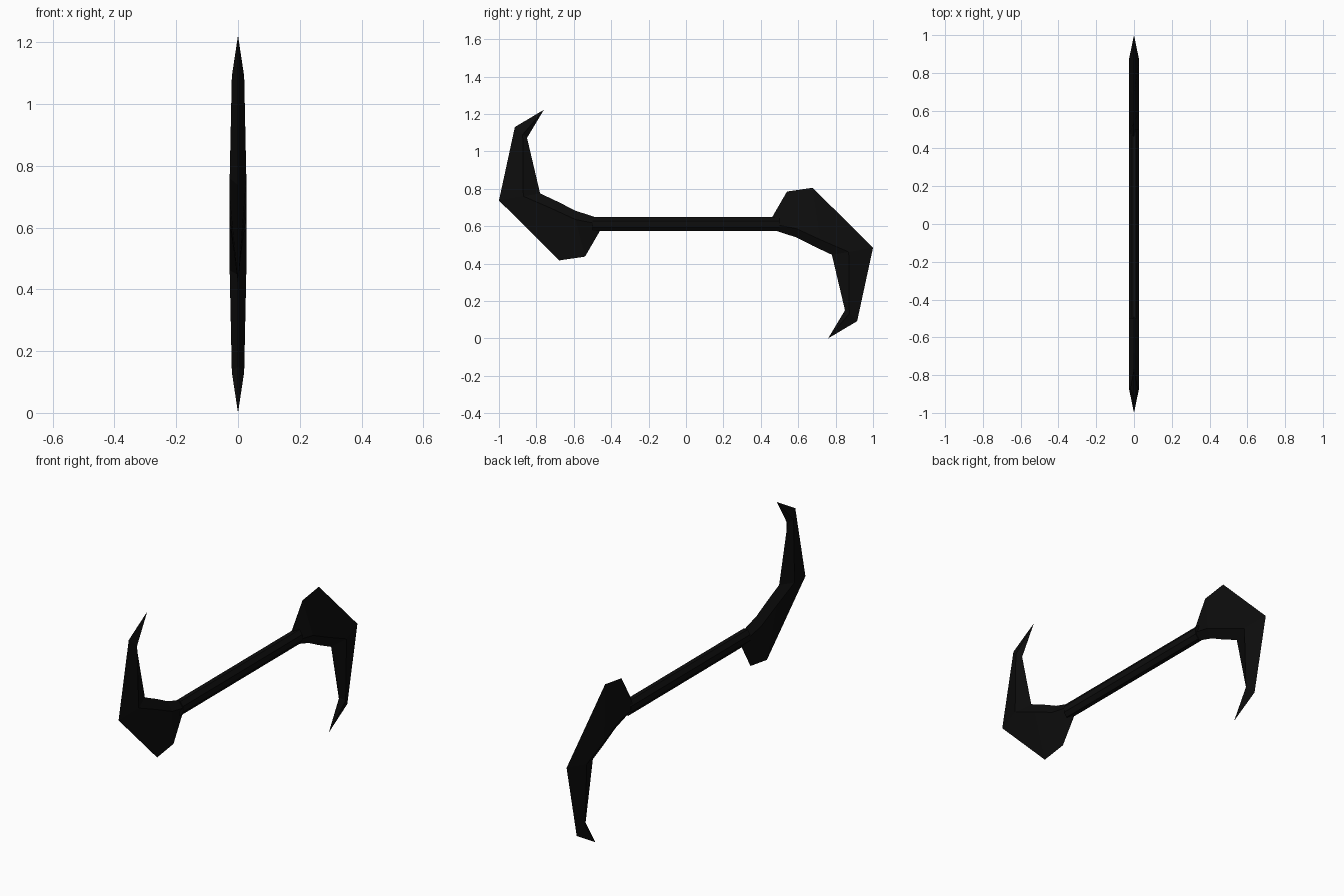
import bpy, bmesh
from math import pi, cos, sin

cube = bpy.data.objects.get("Cube")
if cube:
    bpy.data.objects.remove(cube, do_unlink=True)

MID = 0.611       # height of the grip axis
HALF = 0.027      # half thickness

black = bpy.data.materials.new("matte_black")
black.use_nodes = True
colour = (0.004, 0.004, 0.004, 1)
black.diffuse_color = colour
black.node_tree.nodes["Principled BSDF"].inputs["Base Color"].default_value = colour


def finish(name, bm):
    bmesh.ops.recalc_face_normals(bm, faces=bm.faces)
    mesh = bpy.data.meshes.new(name)
    bm.to_mesh(mesh)
    bm.free()
    mesh.materials.append(black)
    obj = bpy.data.objects.new(name, mesh)
    bpy.context.collection.objects.link(obj)
    return obj


def loft(bm, rings):
    for a, b in zip(rings, rings[1:]):
        n = len(a)
        for i in range(n):
            j = (i + 1) % n
            bm.faces.new((a[i], a[j], b[j], b[i]))


# Blade stations: outer edge, raised ridge, inner edge (y, z), ridge half thickness
STATIONS = [
    ((-0.46, 0.575), (-0.47, 0.612), (-0.49, 0.65), HALF),
    ((-0.54, 0.437), (-0.59, 0.635), (-0.59, 0.682), HALF),
    ((-0.677, 0.417), (-0.72, 0.695), (-0.68, 0.728), HALF),
    ((-1.0, 0.737), (-0.87, 0.76), (-0.78, 0.775), HALF),
    ((-0.915, 1.13), (-0.873, 1.09), (-0.85, 1.072), 0.02),
]
TIP = (-0.76, 1.222)


def blade(name, turn):
    """Diamond-section hooked blade; turn = -1 gives the half-turned copy."""
    bm = bmesh.new()

    def vert(x, p):
        return bm.verts.new((x, turn * p[0], MID + turn * (p[1] - MID)))

    rings = [[vert(0, o), vert(w, r), vert(0, i), vert(-w, r)]
             for o, r, i, w in STATIONS]
    loft(bm, rings)
    bm.faces.new(rings[0])
    tip = vert(0, TIP)
    last = rings[-1]
    for i in range(4):
        bm.faces.new((last[i], last[(i + 1) % 4], tip))
    return finish(name, bm)


blade("front_blade", 1)
blade("back_blade", -1)

# Eight-sided grip
bm = bmesh.new()
flat = cos(pi / 8)
rings = []
for y in (-0.5, 0.5):
    angles = [pi / 8 + k * pi / 4 for k in range(8)]
    rings.append([bm.verts.new((HALF * cos(a) / flat, y, MID + 0.038 * sin(a) / flat))
                  for a in angles])
loft(bm, rings)
for ring in rings:
    bm.faces.new(ring)
finish("grip", bm)
